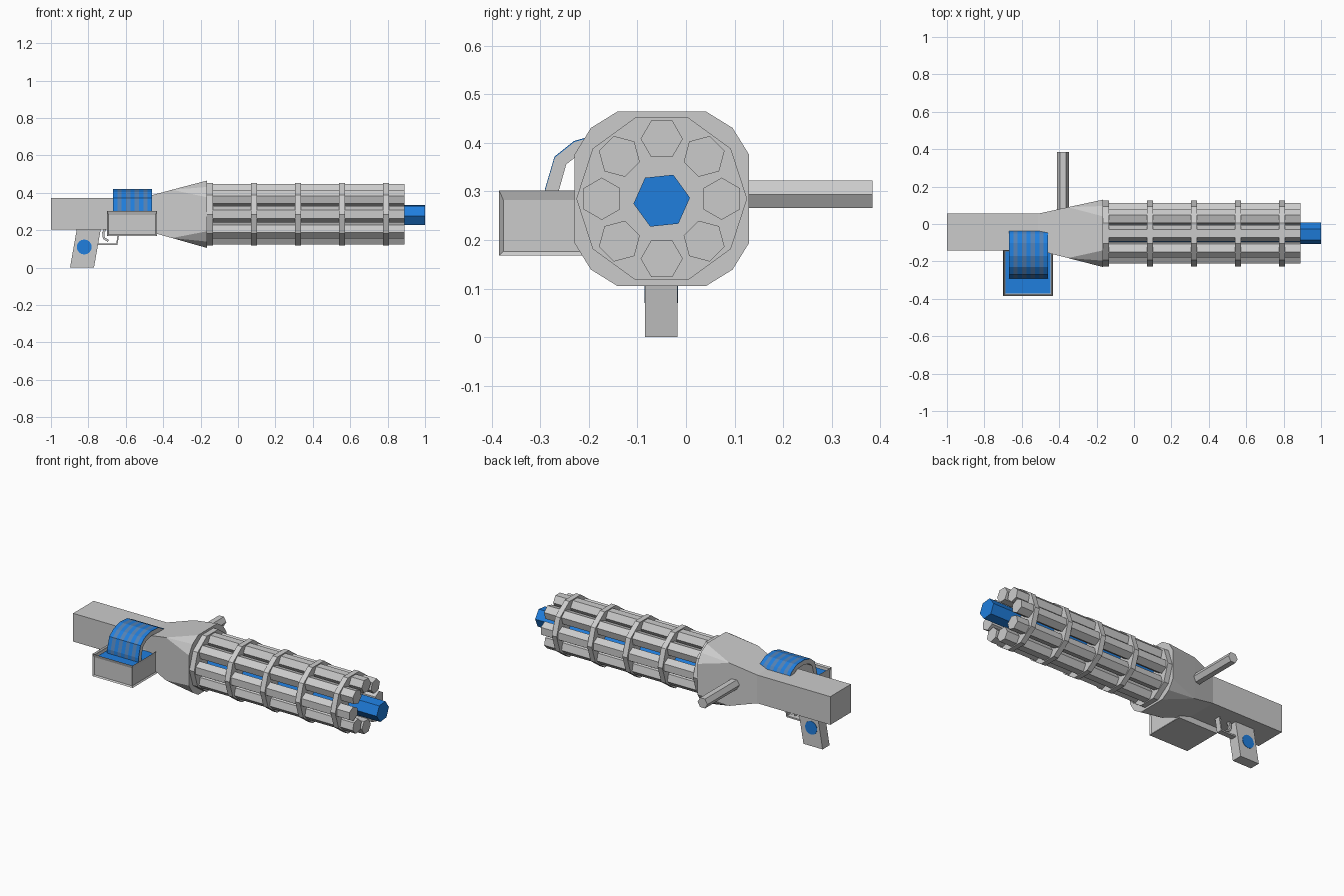
import bpy, bmesh
from math import cos, sin, pi, radians
from mathutils import Vector

if "Cube" in bpy.data.objects:
    bpy.data.objects.remove(bpy.data.objects["Cube"])

CY, CZ = -0.05, 0.285          # barrel cluster axis


def material(name, rgb):
    m = bpy.data.materials.new(name)
    m.diffuse_color = (*rgb, 1)
    m.use_nodes = True
    m.node_tree.nodes["Principled BSDF"].inputs["Base Color"].default_value = m.diffuse_color
    return m


BLUE = material("blue", (0.014, 0.21, 0.73))
DULL = material("dull_blue", (0.09, 0.22, 0.45))


def finish(name, bm, mat=None):
    bmesh.ops.remove_doubles(bm, verts=bm.verts, dist=1e-5)
    bmesh.ops.recalc_face_normals(bm, faces=bm.faces)
    me = bpy.data.meshes.new(name)
    bm.to_mesh(me)
    bm.free()
    ob = bpy.data.objects.new(name, me)
    bpy.context.collection.objects.link(ob)
    if mat:
        me.materials.append(mat)
    return ob


def add_loft(bm, sections):
    rings = [[bm.verts.new(p) for p in s] for s in sections]
    n = len(rings[0])
    for a, b in zip(rings, rings[1:]):
        for i in range(n):
            j = (i + 1) % n
            bm.faces.new((a[i], a[j], b[j], b[i]))
    bm.faces.new(rings[0][::-1])
    bm.faces.new(rings[-1])


def loft(name, sections, mat=None):
    bm = bmesh.new()
    add_loft(bm, sections)
    return finish(name, bm, mat)


def sweep(axis, outline, a, b):
    """Two copies of a 2D outline, at a and b along the x or y axis."""
    if axis == 'x':
        return [[(t, u, v) for u, v in outline] for t in (a, b)]
    return [[(u, t, v) for u, v in outline] for t in (a, b)]


def ngon(n, r, cu, cv, phase=0):
    return [(cu + r * cos(phase + 2 * pi * i / n),
             cv + r * sin(phase + 2 * pi * i / n)) for i in range(n)]


def ribbon(pts, t):
    """Outline of a strip of thickness t whose left side follows pts."""
    p = [Vector(q) for q in pts]
    inner = []
    for i, q in enumerate(p):
        d = (p[min(i + 1, len(p) - 1)] - p[max(i - 1, 0)]).normalized()
        inner.append(q + Vector((d.y, -d.x)) * t)
    return [tuple(q) for q in p + inner[::-1]]


# Receiver: square stock flaring to a chamfered collar
def square(x, hy, hz, cy, cz):
    return [(x, cy + sy * hy, cz + sz * hz)
            for sy, sz in ((1, 1), (-1, 1), (-1, -1), (1, -1)) for _ in range(3)]


collar = []
for k in range(4):
    for u, v in ((0.18, 0.091), (0.146, 0.146), (0.091, 0.18)):
        for _ in range(k):
            u, v = -v, u
        collar.append((-0.166, CY + u, CZ + v))
loft("receiver", [square(-1, 0.098, 0.085, -0.043, 0.288),
                  square(-0.513, 0.098, 0.085, -0.043, 0.288),
                  square(-0.353, 0.136, 0.129, -0.046, 0.287), collar])

# Rotating barrels, spacer discs and core
for i in range(8):
    a = i * pi / 4
    loft(f"barrel_{i + 1}", sweep('x', ngon(
        6, 0.0435, CY + 0.1235 * cos(a), CZ + 0.1235 * sin(a), a + pi / 6), -0.17, 0.89))
for i in range(5):
    x = -0.15 + 0.235 * i
    loft(f"barrel_band_{i + 1}", sweep('x', ngon(10, 0.176, CY, CZ), x - 0.016, x + 0.016))
loft("barrel_core", sweep('x', ngon(6, 0.0585, CY, CZ - 0.004, radians(6)), -0.17, 1.0), BLUE)

# Side handle
loft("side_handle", sweep('y', ngon(6, 0.0325, -0.379, 0.294), 0.0, 0.384))

# Grip with round inlay on both sides
loft("grip", sweep('y', [(-0.898, 0), (-0.77, 0), (-0.733, 0.21), (-0.861, 0.21)], -0.084, -0.018))
loft("grip_inlay", sweep('y', ngon(16, 0.04, -0.822, 0.11), -0.086, -0.016), BLUE)

# Trigger and guard
loft("trigger_guard", sweep('y', ribbon(
    [(-0.765, 0.13), (-0.65, 0.13), (-0.64, 0.21)], 0.01), -0.068, -0.034))
loft("trigger", sweep('y', ribbon(
    [(-0.70, 0.21), (-0.715, 0.185), (-0.712, 0.16), (-0.69, 0.148)], 0.012), -0.06, -0.042))

# Ammunition box: open tray with recessed side panels
bm = bmesh.new()
X0, X1, Y0, Y1, Z0, Z1 = -0.70, -0.433, -0.385, -0.135, 0.168, 0.302
add_loft(bm, sweep('x', [(Y0, Z0), (Y1, Z0), (Y1, Z1), (Y0, Z1)], X0, X1))
bmesh.ops.recalc_face_normals(bm, faces=bm.faces)
bm.normal_update()
panels = [f for f in bm.faces if abs(f.normal.x) > 0.9 or f.normal.y < -0.9]
top = [f for f in bm.faces if f.normal.z > 0.9]
bmesh.ops.inset_individual(bm, faces=panels, thickness=0.012, depth=-0.006)
bmesh.ops.inset_individual(bm, faces=top, thickness=0.013, depth=0)
bmesh.ops.translate(bm, verts=top[0].verts, vec=(0, 0, -0.03))
finish("ammo_box", bm)
loft("ammo_fill", sweep('x', [(Y0 + 0.013, 0.27), (Y1 - 0.013, 0.27),
                              (Y1 - 0.013, 0.28), (Y0 + 0.013, 0.28)],
                        X0 + 0.013, X1 - 0.013), BLUE)

# Feed belt: grey arch covered by alternating stripes
path = [(-0.291, 0.272), (-0.29, 0.302), (-0.27, 0.37), (-0.23, 0.402),
        (-0.17, 0.419), (-0.10, 0.415), (-0.05, 0.39), (-0.024, 0.355)]
BX0, BX1 = -0.668, -0.46
loft("feed_belt", sweep('x', ribbon(path, 0.027), BX0, BX1))
w = (BX1 - BX0) / 9
for name, first, mat in (("belt_stripes", 0, BLUE), ("belt_gaps", 1, DULL)):
    bm = bmesh.new()
    raised = [(y - 0.001, z + 0.002) for y, z in path]
    for i in range(first, 9, 2):
        add_loft(bm, sweep('x', ribbon(raised, 0.004), BX0 + i * w, BX0 + (i + 1) * w))
    finish(name, bm, mat)
